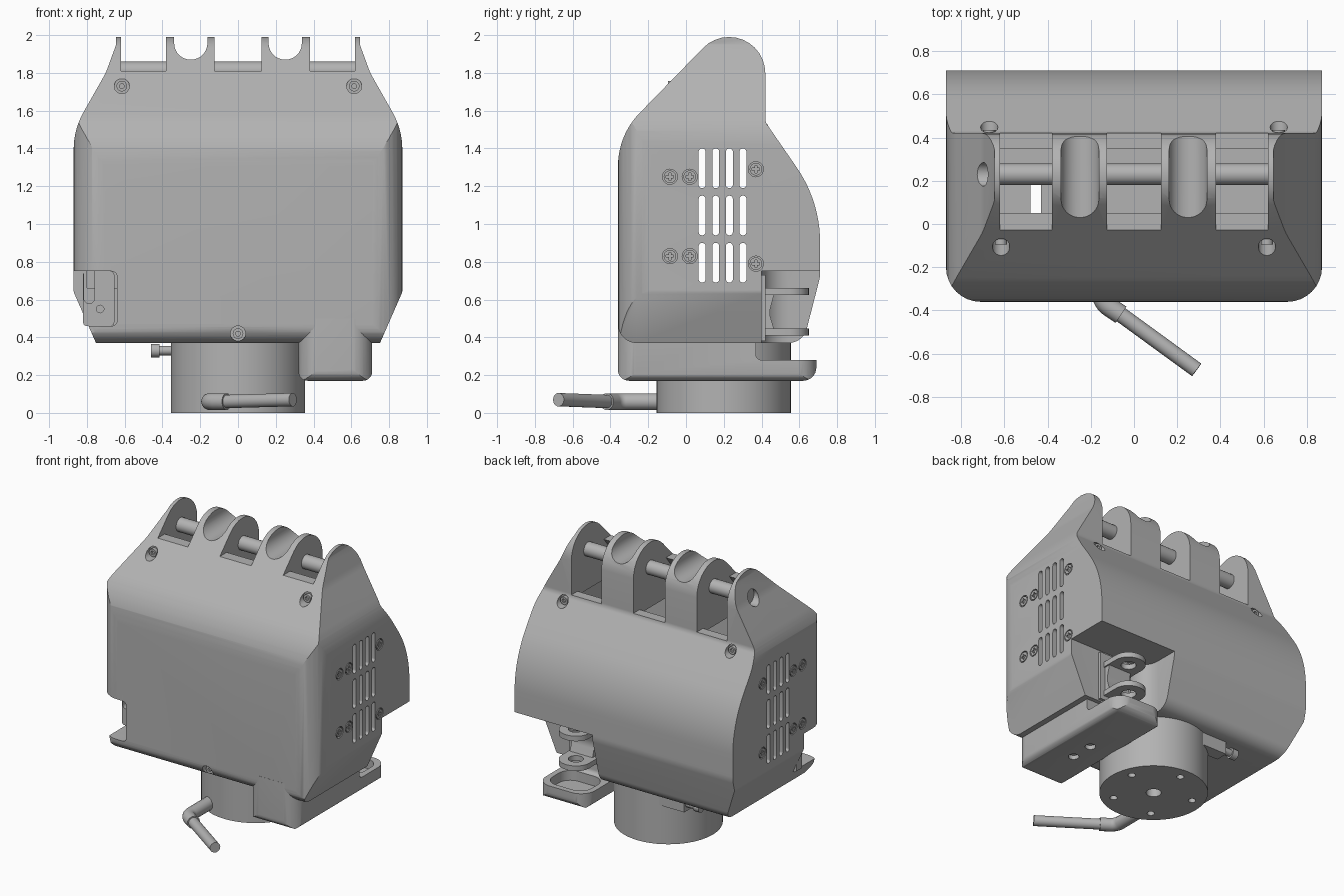
import bpy, bmesh, math
from mathutils import Vector

if "Cube" in bpy.data.objects:
    bpy.data.objects.remove(bpy.data.objects["Cube"])

grey = bpy.data.materials.new("mid grey")
grey.use_nodes = True
grey.diffuse_color = (0.45, 0.45, 0.45, 1)
grey.node_tree.nodes["Principled BSDF"].inputs["Base Color"].default_value = (0.45, 0.45, 0.45, 1)


def fillet(corners, steps=8):
    """Polygon with rounded corners from (a, b) or (a, b, radius)."""
    out = []
    for i, c in enumerate(corners):
        p = Vector(c[:2])
        if len(c) == 2:
            out.append(p)
            continue
        u = (Vector(corners[i - 1][:2]) - p).normalized()
        v = (Vector(corners[(i + 1) % len(corners)][:2]) - p).normalized()
        half = u.angle(v) / 2
        centre = p + (u + v).normalized() * c[2] / math.sin(half)
        t = c[2] / math.tan(half)
        a, b = p + u * t - centre, p + v * t - centre
        sweep = a.angle(b)
        for k in range(steps + 1):
            f = k / steps
            out.append(centre + (a * math.sin((1 - f) * sweep) + b * math.sin(f * sweep)) / math.sin(sweep))
    return out


def rect(a0, a1, b0, b1, r=0):
    c = [(a0, b0), (a1, b0), (a1, b1), (a0, b1)]
    return fillet([p + (r,) for p in c]) if r else c


def circle(a, b, r, n=24):
    return [(a + r * math.cos(2 * math.pi * i / n), b + r * math.sin(2 * math.pi * i / n)) for i in range(n)]


def cross(a, b, r, w):
    q = [(r, -w), (r, w), (w, w), (w, r), (-w, r), (-w, w), (-r, w), (-r, -w), (-w, -w), (-w, -r), (w, -r), (w, -w)]
    return [(a + x, b + y) for x, y in q]


def solid(name, *parts):
    """Extruded profiles, each (axis, low, high, points)."""
    bm = bmesh.new()
    for axis, lo, hi, pts in parts:
        place = {"x": lambda a, b, h: (h, a, b), "y": lambda a, b, h: (a, h, b), "z": lambda a, b, h: (a, b, h)}[axis]
        low = [bm.verts.new(place(p[0], p[1], lo)) for p in pts]
        high = [bm.verts.new(place(p[0], p[1], hi)) for p in pts]
        bm.faces.new(low)
        bm.faces.new(high)
        for i in range(len(pts)):
            j = (i + 1) % len(pts)
            bm.faces.new((low[i], low[j], high[j], high[i]))
    bmesh.ops.recalc_face_normals(bm, faces=bm.faces)
    mesh = bpy.data.meshes.new(name)
    bm.to_mesh(mesh)
    bm.free()
    mesh.materials.append(grey)
    ob = bpy.data.objects.new(name, mesh)
    bpy.context.collection.objects.link(ob)
    return ob


def carve(ob, cutters, op="DIFFERENCE"):
    for c in cutters:
        m = ob.modifiers.new("carve", "BOOLEAN")
        m.operation, m.solver, m.object = op, "EXACT", c
    bpy.context.view_layer.update()
    mesh = bpy.data.meshes.new_from_object(ob.evaluated_get(bpy.context.evaluated_depsgraph_get()))
    ob.modifiers.clear()
    ob.data = mesh
    for c in cutters:
        bpy.data.objects.remove(c)


# Palm shell: side, front and plan outlines intersected
side = fillet([(-.36, .37, .1), (-.36, 1.47, .4), (.42, 2.27, .192), (.42, 1.54, .06),
               (.71, 1.12, .7), (.71, .72, .2), (.62, .37, .1)], 12)
half = [(.73, .32), (.87, .64, .05), (.87, 1.5, .4), (.70, 1.8, .3), (.645, 1.95), (.645, 2.2)]
front = fillet(half + [(-c[0],) + c[1:] for c in reversed(half)])
plan = fillet([(.87, .9), (.87, -.36, .16), (-.87, -.36, .16), (-.87, .9)])
palm = solid("palm_shell", ("x", -.87, .87, side))
carve(palm, [solid("front_cut", ("y", -1, 1, front)), solid("plan_cut", ("z", 0, 3, plan))], "INTERSECT")

# Hollow inside, gaps between the knuckles, finger grooves
inside = [(-.3, .66), (-.3, 1.4), (-.19, 1.52), (.36, 1.52), (.63, 1.1), (.65, .8), (.36, .8), (.36, .66)]
gap = [(-.2, 1.5), (.05, 1.81), (-.2, 1.81), (-.2, 2.2), (.6, 2.2), (.6, 1.55), (.35, 1.55), (.35, 1.5)]
groove = fillet([(.162, 1.87, .087), (.338, 1.87, .087), (.338, 2.3), (.162, 2.3)])
carve(palm, [
    solid("hollow", ("x", -.8, .8, inside)),
    solid("gaps", *[("x", a, b, gap) for a, b in ((-.62, -.38), (-.125, .125), (.38, .62))]),
    solid("grooves", *[("y", -.5, .8, [(s * p[0], p[1]) for p in groove]) for s in (1, -1)]),
])

# Vents, thumb recess, front corner pocket, rod hole and floor slot
vents = [("x", -1, 1, rect(.067 + .072 * c, .104 + .072 * c, .69 + .25 * r, .9 + .25 * r, .018))
         for c in range(4) for r in range(3)]
carve(palm, [
    solid("vents", *vents),
    solid("recess", ("z", .3, .75, fillet([(.25, .4, .14), (1, .4), (1, .9), (.25, .9)]))),
    solid("pocket", ("y", -.5, -.1, fillet([(-1, .46), (-.64, .46, .03), (-.64, .75, .03), (-1, .75)]))),
    solid("rod_hole", ("x", -.95, -.665, circle(.23, 1.81, .055))),
    solid("slot", ("z", .2, .8, rect(-.48, -.43, .05, .18))),
])

# Screw pockets, then screw heads with drive recesses
side_spots = [(-.085, 1.25), (.02, 1.25), (.37, 1.29), (-.085, .83), (.02, .83), (.37, .79)]
face_spots = [(-.615, 1.73, -.6, -.07), (.615, 1.73, -.6, -.07), (0, .42, -.6, -.3),
              (-.67, 1.5, .41, .8), (.67, 1.5, .41, .8)]
carve(palm, [solid("screw_pockets",
                   *[("x", min(s * .855, s), max(s * .855, s), circle(y, z, .04)) for s in (1, -1) for y, z in side_spots],
                   *[("y", lo, hi, circle(x, z, .04)) for x, z, lo, hi in face_spots])])
for s, word in ((1, "left"), (-1, "right")):
    for i, (y, z) in enumerate(side_spots):
        lo, hi = sorted((s * .85, s * .87))
        screw = solid(f"{word}_side_screw_{i + 1}", ("x", lo, hi, circle(y, z, .033)))
        lo, hi = sorted((s * .862, s * .9))
        carve(screw, [solid("drive", ("x", lo, hi, cross(y, z, .02, .006)))])
for i, (x, z, lo, hi) in enumerate(face_spots):
    seat, out = (hi, -1) if lo < -.5 else (lo, 1)
    a, b = sorted((seat - out * .005, seat + out * .025))
    screw = solid(f"face_screw_{i + 1}", ("y", a, b, circle(x, z, .028)))
    a, b = sorted((seat + out * .01, seat + out * .1))
    carve(screw, [solid("drive", ("y", a, b, circle(x, z, .014, 6)))])

# Knuckle rod and the bracket in the front pocket
solid("knuckle_rod", ("x", -.66, .66, circle(.23, 1.81, .05, 32)))
bracket = solid("pocket_bracket", ("y", -.15, -.09, rect(-.82, -.655, .46, .75, .02)))
carve(bracket, [solid("holes", ("y", -.3, 0, circle(-.73, .55, .02)),
                      ("y", -.3, 0, rect(-.815, -.76, .58, .8, .025)))])

# Thumb tray, rounded on every side and dished at the back
tray = solid("thumb_tray", ("x", .32, .71, fillet([(-.361, .5), (-.361, .17, .06), (.69, .17, .07), (.69, .28),
                                                   (.37, .28, .03), (.37, .5)])))
carve(tray, [solid("tray_plan", ("z", 0, 1, rect(.32, .711, -.362, .691, .11))),
             solid("tray_front", ("y", -1, 1, fillet([(.319, .17, .05), (.711, .17, .05), (.711, .9), (.319, .9)])))],
      "INTERSECT")
carve(tray, [solid("dish", ("z", .21, .36, rect(.36, .67, .4, .65, .09))),
             solid("tray_holes", *[("z", .1, .2, circle(.515, y, .035)) for y in (0, .17)])])

# Thumb hinge: mounting plate and two lugs
solid("thumb_mount", ("z", .38, .73, rect(.38, .64, .37, .42)),
      ("x", .42, .6, fillet([(.41, .43), (.47, .43), (.44, .53, .1), (.47, .64), (.41, .64)])))
lug = fillet([(.39, .4), (.39, .65, .105), (.61, .65, .105), (.61, .4)])
for name, z in (("lower_thumb_lug", .41), ("upper_thumb_lug", .625)):
    carve(solid(name, ("z", z, z + .037, lug)), [solid("hole", ("z", 0, 1, circle(.5, .54, .05)))])

# Wrist with bolt holes, clamp plate and bolt
wrist = solid("wrist", ("z", 0, .4, circle(0, .2, .355, 64)))
bolts = [circle(.27 * math.cos(a), .2 + .27 * math.sin(a), .025, 16)
         for a in (math.radians(18 + 72 * i) for i in range(5))]
carve(wrist, [solid("holes", ("z", -.1, .08, circle(0, .2, .05)), *[("z", -.1, .06, b) for b in bolts])])
solid("wrist_clamp", ("z", .28, .38, rect(-.35, -.1, .43, .52)))
solid("clamp_bolt", ("x", -.42, -.3, circle(.48, .33, .025)), ("x", -.46, -.415, circle(.48, .33, .036)))


def tube(name, points, radius):
    cu = bpy.data.curves.new(name, "CURVE")
    cu.dimensions, cu.bevel_depth, cu.bevel_resolution, cu.use_fill_caps = "3D", radius, 5, True
    sp = cu.splines.new("POLY")
    sp.points.add(len(points) - 1)
    for p, q in zip(sp.points, points):
        p.co = (*q, 1)
    ob = bpy.data.objects.new(name, cu)
    bpy.context.collection.objects.link(ob)
    bpy.context.view_layer.update()
    mesh = bpy.data.meshes.new_from_object(ob.evaluated_get(bpy.context.evaluated_depsgraph_get()))
    bpy.data.objects.remove(ob)
    mesh.materials.clear()
    mesh.materials.append(grey)
    bpy.context.collection.objects.link(bpy.data.objects.new(name, mesh))


# Cable with its sleeve
bend = fillet([(-.15, -.1), (-.15, -.36, .08), (-.06, -.42)])
tube("cable_sleeve", [(p.x, p.y, .06) for p in bend], .045)
tube("cable", [(-.07, -.413, .06), (.29, -.675, .07)], .036)

for ob in bpy.context.scene.objects:
    if ob.type == "MESH" and ob.data.materials and ob.data.materials[0] == grey:
        bpy.ops.object.select_all(action="DESELECT")
        ob.select_set(True)
        bpy.context.view_layer.objects.active = ob
        bpy.ops.object.shade_smooth_by_angle(angle=math.radians(30))
